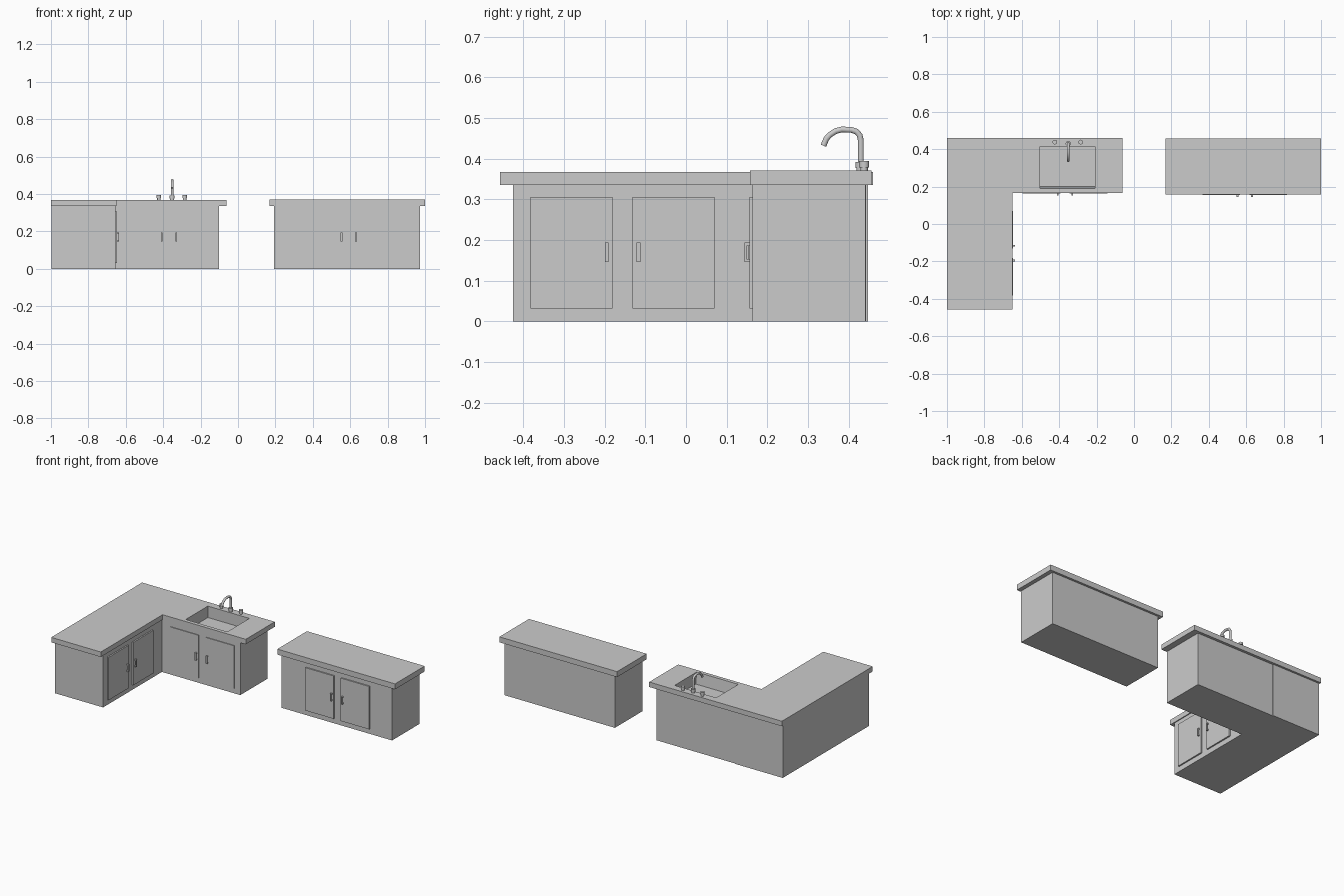
import bpy, bmesh
from math import pi
from mathutils import Vector

if "Cube" in bpy.data.objects:
    bpy.data.objects.remove(bpy.data.objects["Cube"])


def mesh_object(name, bm):
    bmesh.ops.recalc_face_normals(bm, faces=bm.faces)
    me = bpy.data.meshes.new(name)
    bm.to_mesh(me)
    bm.free()
    ob = bpy.data.objects.new(name, me)
    bpy.context.collection.objects.link(ob)
    return ob


def add_box(bm, lo, hi):
    lo, hi = Vector(lo), Vector(hi)
    vs = bmesh.ops.create_cube(bm, size=1)["verts"]
    for v in vs:
        v.co = (lo + hi) / 2 + v.co * (hi - lo)
    return vs


def box(name, lo, hi):
    bm = bmesh.new()
    add_box(bm, lo, hi)
    return mesh_object(name, bm)


def prism(name, outline, z0, z1):
    bm = bmesh.new()
    face = bm.faces.new([bm.verts.new((x, y, z0)) for x, y in outline])
    ext = bmesh.ops.extrude_face_region(bm, geom=[face])["geom"]
    for v in ext:
        if isinstance(v, bmesh.types.BMVert):
            v.co.z = z1
    return mesh_object(name, bm)


def cylinders(name, x, y, sections):
    """Stack of (radius, bottom, top) cylinders."""
    bm = bmesh.new()
    for r, z0, z1 in sections:
        vs = bmesh.ops.create_cone(bm, cap_ends=True, segments=20, radius1=r,
                                   radius2=r, depth=z1 - z0)["verts"]
        bmesh.ops.translate(bm, verts=vs, vec=(x, y, (z0 + z1) / 2))
    smooth(mesh_object(name, bm))


def smooth(ob):
    bpy.ops.object.select_all(action='DESELECT')
    ob.select_set(True)
    bpy.context.view_layer.objects.active = ob
    bpy.ops.object.shade_smooth_by_angle(angle=pi / 5)


def door_pair(name, origin, thick, turn=0):
    """Two doors facing -y with pull handles, centred on origin, then turned."""
    for side, label in ((-1, "left"), (1, "right")):
        a, b = sorted((side * .025, side * .226))
        h = side * .039
        door = box(f"{name}_{label}_door", (a, -thick, .032), (b, .004, .306))
        bm = bmesh.new()
        f = -thick
        add_box(bm, (h - .0045, f - .012, .146), (h + .0045, f - .007, .194))
        for z in (.146, .186):
            add_box(bm, (h - .0045, f - .007, z), (h + .0045, f + .001, z + .008))
        handle = mesh_object(f"{name}_{label}_handle", bm)
        for ob in (door, handle):
            ob.location = (origin[0], origin[1], 0)
            ob.rotation_euler.z = turn


# Island cabinet
box("island_body", (.193, .164, 0), (.974, .442, .337))
box("island_countertop", (.168, .157, .336), (1, .456, .371))
door_pair("island", (.592, .164), .008)

# L-shaped counter: long arm, sink base, worktop
box("arm_body", (-.997, -.425, 0), (-.656, .447, .337))
sink_body = box("sink_body", (-.656, .169, 0), (-.102, .443, .337))
worktop = prism("corner_countertop",
                [(-1, -.457), (-.65, -.457), (-.65, .167), (-.062, .167),
                 (-.062, .46), (-1, .46)], .336, .368)
door_pair("arm", (-.656, -.156), .009, pi / 2)
door_pair("sink", (-.369, .169), .005)

# Basin recess, front wall slopes slightly
bm = bmesh.new()
for v in add_box(bm, (-.503, .184, .295), (-.209, .414, .42)):
    if v.co.z < .3 and v.co.y < .2:
        v.co.y = .2
cutter = mesh_object("basin_cutter", bm)
cutter.hide_render = True
cutter.display_type = 'WIRE'
for ob in (sink_body, worktop):
    mod = ob.modifiers.new("basin", 'BOOLEAN')
    mod.operation = 'DIFFERENCE'
    mod.solver = 'EXACT'
    mod.object = cutter

# Tap: collar and bent spout
TX, TY = -.352, .430
cylinders("tap_base", TX, TY, [(.011, .367, .378), (.0135, .377, .392)])
cu = bpy.data.curves.new("tap_spout", 'CURVE')
cu.dimensions = '3D'
cu.bevel_depth = .0075
cu.bevel_resolution = 3
cu.use_fill_caps = True
path = [(.43, .37), (.43, .445), (.427, .458), (.419, .467), (.407, .471),
        (.383, .472), (.368, .468), (.354, .459), (.345, .449), (.338, .432)]
sp = cu.splines.new('POLY')
sp.points.add(len(path) - 1)
for p, (y, z) in zip(sp.points, path):
    p.co = (TX, y, z, 1)
sp.use_smooth = True
bpy.context.collection.objects.link(bpy.data.objects.new("tap_spout", cu))

# Tap knobs
for x, label in ((-.423, "left"), (-.285, "right")):
    cylinders(f"tap_{label}_knob", x, .438, [(.009, .367, .38), (.0125, .379, .394)])
